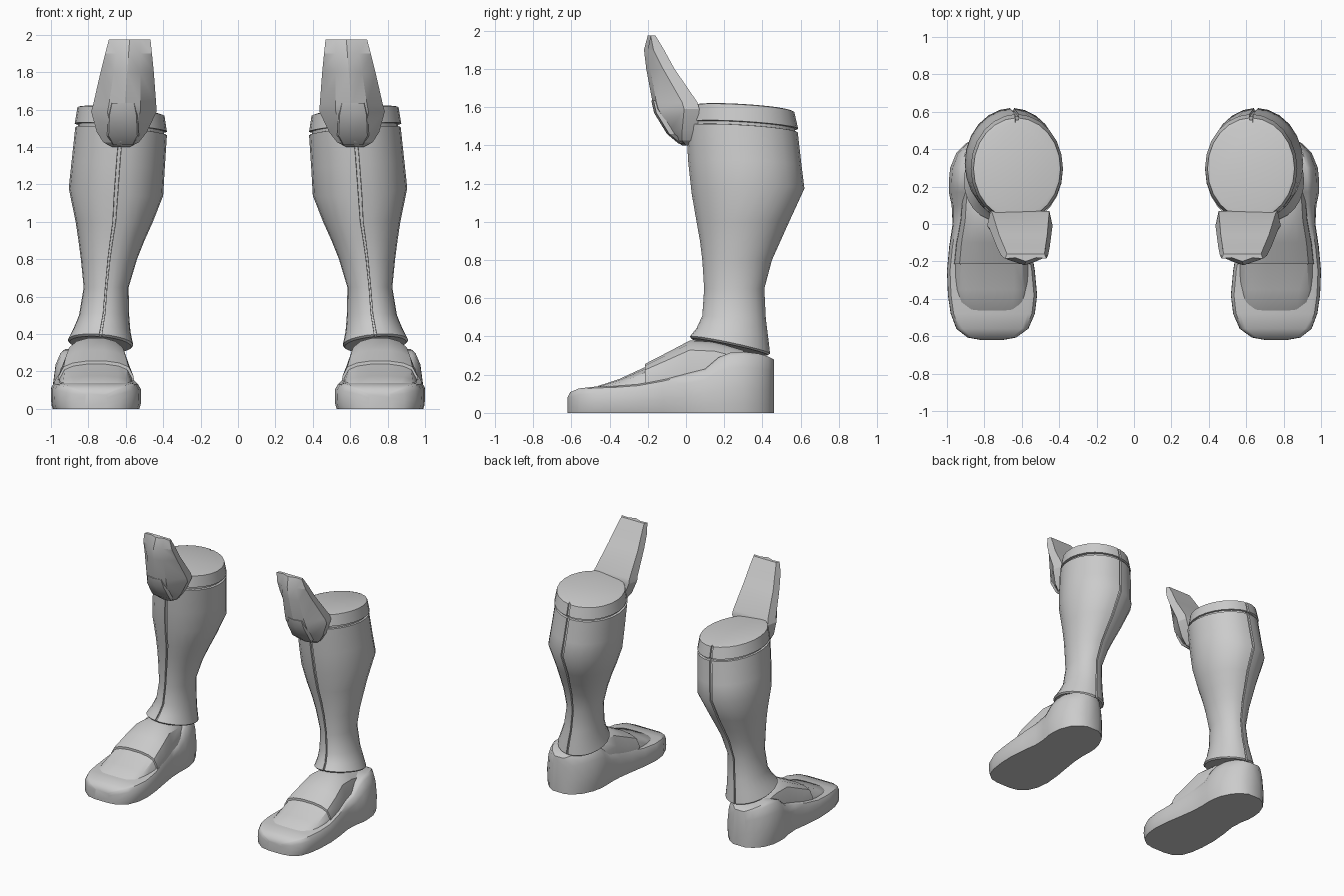
import bpy, bmesh
from math import sin, cos, pi


def loft(name, rings, angle=35):
    """Skin closed rings, cap both ends, mirror to the other leg."""
    bm = bmesh.new()
    vr = [[bm.verts.new(p) for p in r] for r in rings]
    n = len(vr[0])
    for a, b in zip(vr, vr[1:]):
        for i in range(n):
            j = (i + 1) % n
            bm.faces.new((a[i], a[j], b[j], b[i]))
    bm.faces.new(vr[0][::-1])
    bm.faces.new(vr[-1])
    bmesh.ops.recalc_face_normals(bm, faces=bm.faces)
    me = bpy.data.meshes.new(name)
    bm.to_mesh(me)
    bm.free()
    ob = bpy.data.objects.new(name, me)
    bpy.context.collection.objects.link(ob)
    bpy.ops.object.select_all(action='DESELECT')
    ob.select_set(True)
    bpy.context.view_layer.objects.active = ob
    bpy.ops.object.shade_smooth_by_angle(angle=angle * pi / 180)
    ob.modifiers.new("other_leg", 'MIRROR').use_mirror_merge = False
    return ob


def shaft_ring(z, x0, x1, y0, y1, tx=0, ty=0, groove=0.012):
    """Tilted oval with a narrow seam groove at front and back."""
    cx, cy, rx, ry = (x0 + x1) / 2, (y0 + y1) / 2, (x1 - x0) / 2, (y1 - y0) / 2
    pts = []
    for half in (-pi / 2, pi / 2):
        samples = [(0, groove), (0.035, groove), (0.04, 0)]
        samples += [(k * pi / 12, 0) for k in range(1, 12)]
        samples += [(pi - 0.04, 0), (pi - 0.035, groove)]
        for a, g in samples:
            dx, dy = (rx - g) * cos(half + a), (ry - g) * sin(half + a)
            pts.append((cx + dx, cy + dy, z + tx * dx + ty * dy))
    return pts


# Shaft, from flared hem to the recessed neck under the cuff
loft("boot_shaft", [shaft_ring(*r) for r in [
    (0.345, 0.57, 0.90, 0.03, 0.43, 0.08, -0.21),
    (0.355, 0.56, 0.91, 0.02, 0.44, 0.08, -0.21),
    (0.42, 0.575, 0.88, 0.055, 0.43, 0.05, -0.12),
    (0.50, 0.582, 0.85, 0.085, 0.418, 0, -0.05),
    (0.65, 0.585, 0.825, 0.095, 0.41),
    (0.80, 0.54, 0.84, 0.085, 0.45),
    (0.90, 0.50, 0.853, 0.073, 0.495),
    (1.00, 0.455, 0.868, 0.055, 0.54),
    (1.16, 0.40, 0.905, 0.03, 0.62, 0.08, 0.05),
    (1.30, 0.392, 0.89, 0.012, 0.605, 0.08, -0.02),
    (1.485, 0.38, 0.87, 0.0, 0.585, 0.09, -0.06),
    (1.487, 0.395, 0.855, 0.02, 0.57, 0.09, -0.06),
    (1.53, 0.395, 0.855, 0.02, 0.57, 0.09, -0.06)]])

# Cuff
loft("boot_cuff", [shaft_ring(*r) for r in [
    (1.502, 0.395, 0.855, 0.02, 0.57, 0.09, -0.06),
    (1.504, 0.38, 0.873, 0.01, 0.587, 0.09, -0.06),
    (1.59, 0.393, 0.858, 0.025, 0.567, 0.10, -0.06),
    (1.595, 0.412, 0.843, 0.045, 0.552, 0.10, -0.06)]])


def foot_ring(y, x0, x1, h, half, z0=0.0):
    """Cross-section of the foot; half lists (width, height) fractions."""
    c, w = (x0 + x1) / 2, (x1 - x0) / 2
    pts = [(c - u * w, y, z0 + v * (h - z0)) for u, v in half]
    return pts + [(2 * c - p[0], y, p[2]) for p in reversed(pts)]


# Sole and rand, rising into the heel counter
loft("sole_and_heel", [
    foot_ring(y, x0, x1, h, [(.96, 0), (.99, .15), (1, .4), ((1 + t) / 2 + .03, .75),
                             (t, .95), (t - .1, 1)])
    for y, x0, x1, h, t in [
        (-.62, .70, .82, .08, .9), (-.607, .63, .89, .108, .92), (-.56, .565, .95, .128, .92),
        (-.48, .53, .98, .137, .93), (-.38, .518, .995, .14, .93), (-.25, .53, 1.0, .15, .93),
        (-.12, .552, .988, .175, .92), (0, .57, .97, .205, .9), (.10, .575, .975, .23, .87),
        (.17, .572, .99, .29, .81), (.23, .575, .99, .315, .8), (.30, .59, .983, .32, .8),
        (.38, .63, .95, .31, .8), (.43, .68, .90, .295, .8), (.46, .735, .845, .28, .8)]], 40)

DOME = [(1, 0), (1, .3), (.97, .6), (.84, .84), (.6, .94), (.25, .99)]

# Toe panel set inside the rand
loft("toe_panel", [foot_ring(y, x0, x1, h, DOME, .05) for y, x0, x1, h in [
    (-.475, .585, .925, .125), (-.46, .575, .945, .142), (-.35, .56, .965, .178),
    (-.20, .562, .958, .248)]])

# Instep plate, stepping up over the toe panel
loft("instep", [foot_ring(y, x0, x1, h, DOME, .05) for y, x0, x1, h in [
    (-.215, .552, .966, .258), (-.10, .568, .953, .318), (.02, .588, .93, .382),
    (.15, .60, .92, .375), (.30, .63, .91, .33)]])


# Knee guard: flat back, chamfered faceted front
def guard_ring(z, x0, x1, yf, ym, yb):
    c, w = (x0 + x1) / 2, (x1 - x0) / 2
    return [(c + u * w, y, z) for u, y in [
        (-.9, yb), (-1, ym), (-.5, yf + .02), (0, yf), (.5, yf + .02), (1, ym), (.9, yb)]]


loft("knee_guard", [guard_ring(*r) for r in [
    (1.40, .58, .67, -.02, 0.0, .06), (1.425, .53, .72, -.06, -.02, .06),
    (1.48, .487, .755, -.10, -.02, .06), (1.59, .435, .785, -.165, -.01, .07),
    (1.625, .437, .775, -.175, -.02, .06), (1.80, .45, .735, -.208, -.12, -.06),
    (1.90, .46, .71, -.22, -.17, -.115), (1.975, .468, .69, -.20, -.185, -.16)]], 22)

# Small raised pad on the lower knee
loft("knee_pad", [[(.615 + s * w, y + d, z) for s, d in
                   [(-1, .04), (-.9, .012), (0, 0), (.9, .012), (1, .04)]]
                  for z, w, y in [(1.41, .055, -.04), (1.46, .085, -.10), (1.57, .08, -.167),
                                  (1.635, .065, -.182)]], 22)
